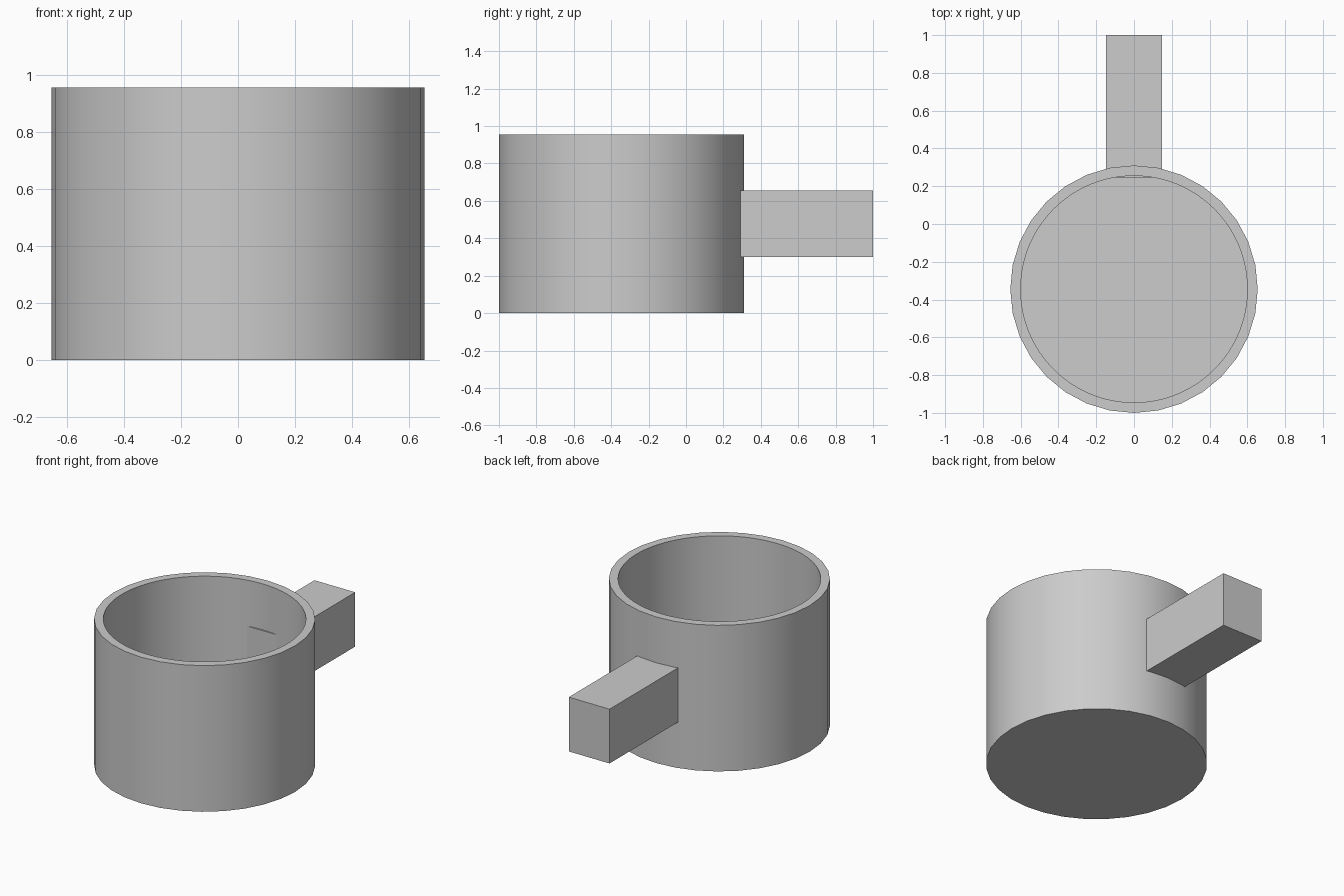
import bpy
import math

default = bpy.data.objects.get("Cube")
if default:
    bpy.data.objects.remove(default, do_unlink=True)

CENTRE_Y = -0.345
OUTER_R, INNER_R = 0.655, 0.60
HEIGHT, FLOOR = 0.955, 0.055

grey = bpy.data.materials.new("light grey")
grey.use_nodes = True
colour = (0.604, 0.604, 0.604, 1)
grey.diffuse_color = colour
grey.node_tree.nodes["Principled BSDF"].inputs["Base Color"].default_value = colour


def cylinder(name, radius, bottom, top, sides):
    bpy.ops.mesh.primitive_cylinder_add(
        vertices=sides, radius=radius, depth=top - bottom,
        location=(0, CENTRE_Y, (top + bottom) / 2))
    obj = bpy.context.object
    obj.name = name
    obj.data.materials.append(grey)
    return obj


# Cup body, hollowed by a finer cylinder
cutter = cylinder("hollow_cutter", INNER_R, FLOOR, HEIGHT + 0.2, 96)
cutter.hide_render = True
cup = cylinder("cup_body", OUTER_R, 0, HEIGHT, 32)
hollow = cup.modifiers.new("hollow", "BOOLEAN")
hollow.operation = "DIFFERENCE"
hollow.solver = "EXACT"
hollow.object = cutter
bpy.ops.object.modifier_apply(modifier=hollow.name)
bpy.data.objects.remove(cutter, do_unlink=True)
bpy.ops.object.shade_smooth_by_angle(angle=math.radians(30))

# Straight block handle, its end just breaking through the inner wall
near, far, low, high, width = 0.245, 1.0, 0.30, 0.655, 0.294
bpy.ops.mesh.primitive_cube_add(
    size=1, location=(0, (near + far) / 2, (low + high) / 2))
handle = bpy.context.object
handle.name = "handle"
handle.scale = (width, far - near, high - low)
bpy.ops.object.transform_apply(location=False, rotation=False, scale=True)
handle.data.materials.append(grey)
